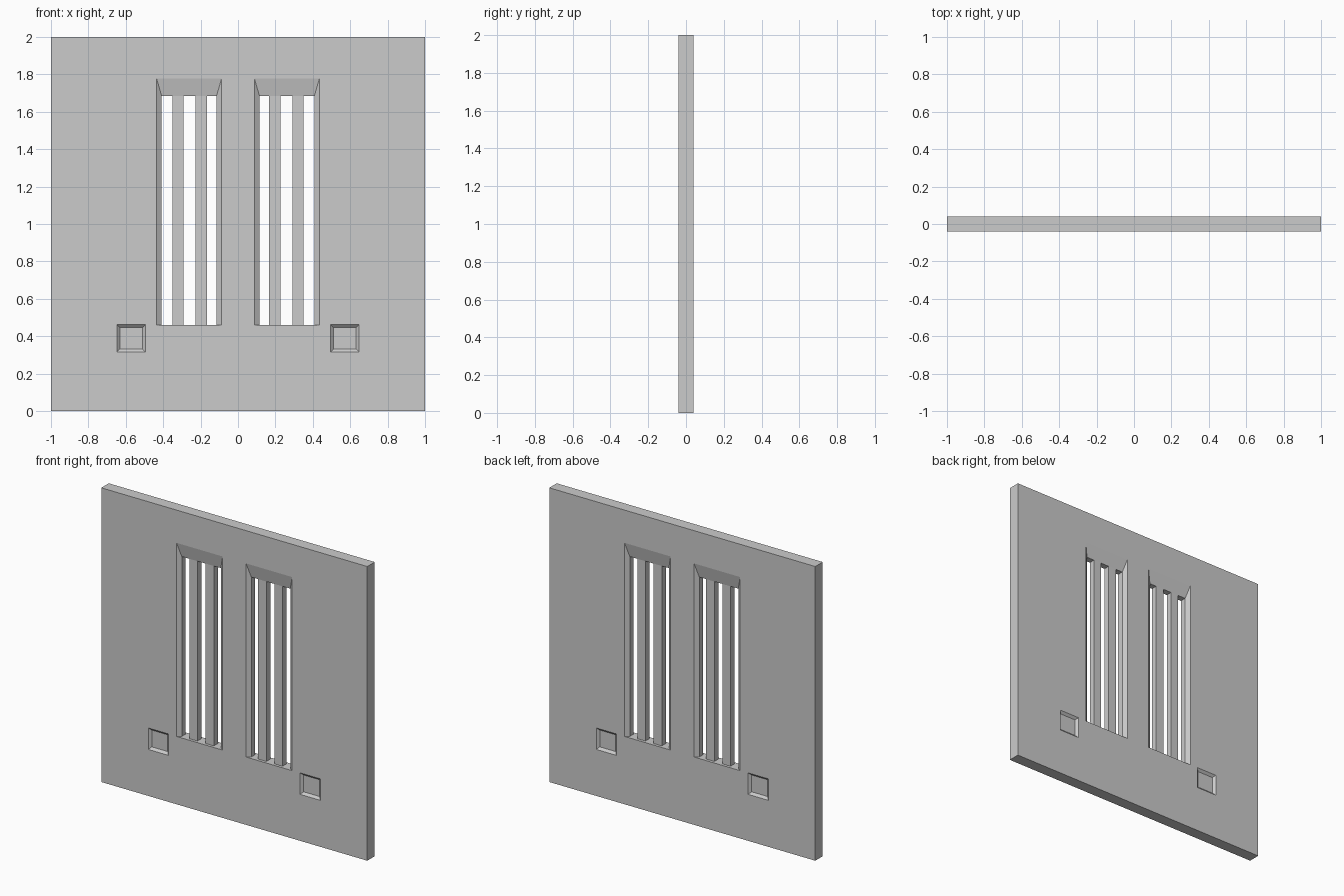
import bpy, bmesh

if "Cube" in bpy.data.objects:
    bpy.data.objects.remove(bpy.data.objects["Cube"])

HALF = 0.04          # half the wall thickness
CORE = 0.021         # half the depth of the bars
Z0, Z1 = 0.461, 1.684


def loft(name, rings):
    """Solid through rectangular rings (y, x0, x1, z0, z1), ordered along +y."""
    bm = bmesh.new()
    loops = [[bm.verts.new(p) for p in ((a, y, c), (b, y, c), (b, y, d), (a, y, d))]
             for y, a, b, c, d in rings]
    bm.faces.new(loops[0])
    bm.faces.new(loops[-1][::-1])
    for p, q in zip(loops, loops[1:]):
        for i in range(4):
            j = (i + 1) % 4
            bm.faces.new((p[i], q[i], q[j], p[j]))
    bmesh.ops.recalc_face_normals(bm, faces=bm.faces[:])
    me = bpy.data.meshes.new(name)
    bm.to_mesh(me)
    bm.free()
    ob = bpy.data.objects.new(name, me)
    bpy.context.collection.objects.link(ob)
    return ob


def box(name, x0, x1, y, z0, z1):
    return loft(name, [(-y, x0, x1, z0, z1), (y, x0, x1, z0, z1)])


def span(s, a, b):
    return min(s * a, s * b), max(s * a, s * b)


def cut(target, cutter):
    cutter.hide_render = True
    mod = target.modifiers.new("cut", 'BOOLEAN')
    mod.object, mod.operation, mod.solver = cutter, 'DIFFERENCE', 'EXACT'
    bpy.context.view_layer.objects.active = target
    bpy.ops.object.modifier_apply(modifier=mod.name)
    bpy.data.objects.remove(cutter)


# wall slab
wall = box("wall", -1, 1, HALF, 0, 2)

for s, side in ((-1, "left"), (1, "right")):
    # window opening: splayed jambs and head, flat sill, both faces
    def ring(y):
        t = max(0, abs(y) - CORE) / (HALF - CORE)
        return (y, *span(s, 0.115 - 0.027 * t, 0.408 + 0.027 * t), Z0, Z1 + 0.093 * t)
    cut(wall, loft("window_cutter", [ring(y) for y in (-0.06, -CORE, CORE, 0.06)]))

    # window bars
    for i, (a, b) in enumerate(((0.167, 0.228), (0.291, 0.35))):
        box(f"{side}_window_bar_{i + 1}", *span(s, a, b), CORE, Z0, Z1)

    # small shallow recesses with bevelled rims, both faces
    for f in (-1, 1):
        rings = []
        for depth in (0.015, -0.005):
            g = 0.016 * (1 - depth / 0.015)
            rings.append((f * (HALF - depth), *span(s, 0.511 - g, 0.631 + g),
                          0.332 - g, 0.446 + g))
        cut(wall, loft("recess_cutter", sorted(rings)))
